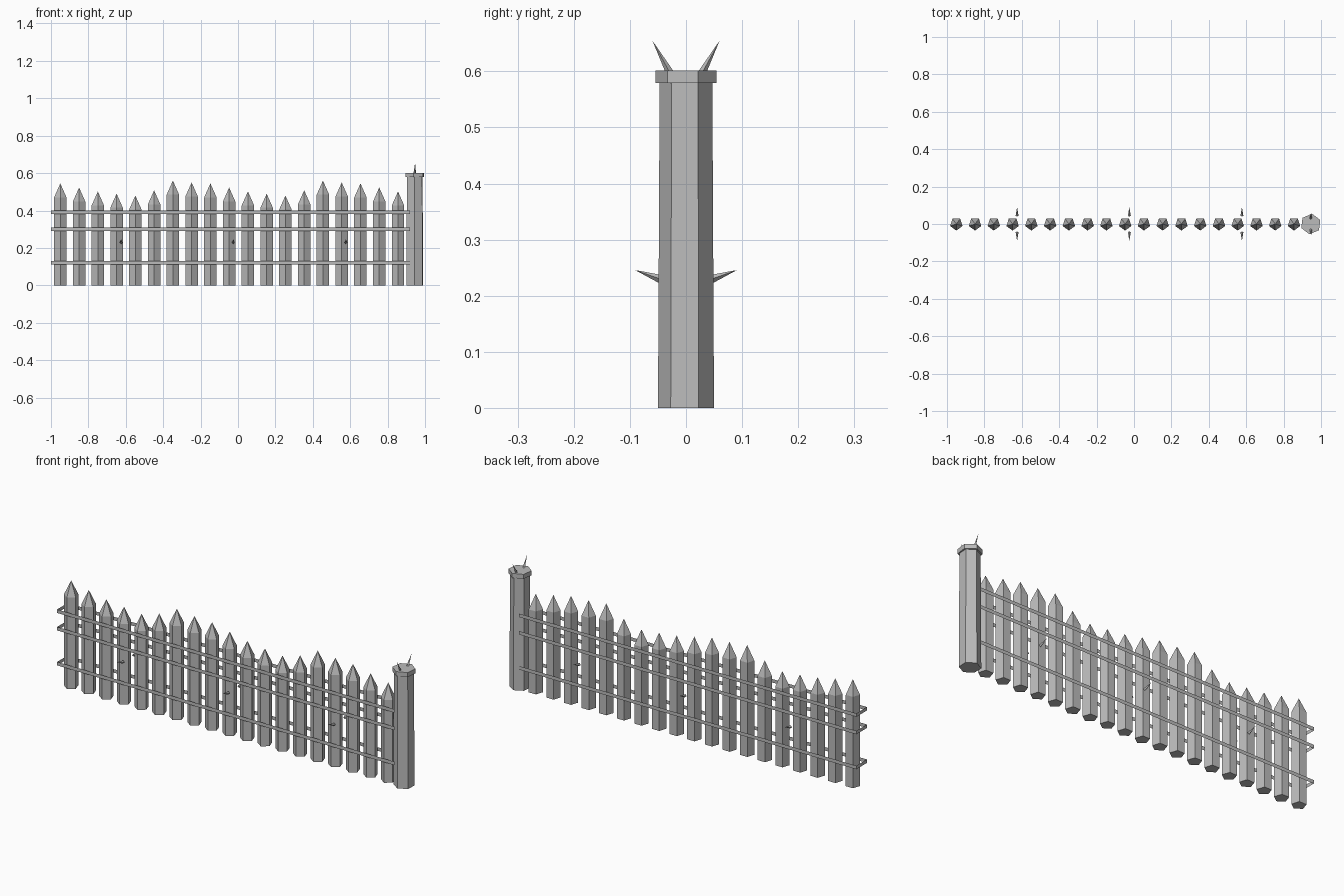
import bpy, bmesh
from math import sin, cos, radians, tau
from mathutils import Vector

cube = bpy.data.objects.get("Cube")
if cube:
    bpy.data.objects.remove(cube)

wood = bpy.data.materials.new("grey")
wood.use_nodes = True
GREY = (0.5, 0.5, 0.5, 1)
wood.diffuse_color = GREY
wood.node_tree.nodes["Principled BSDF"].inputs["Base Color"].default_value = GREY


def finish(name, bm, closed=True):
    if closed:
        bmesh.ops.recalc_face_normals(bm, faces=bm.faces)
    mesh = bpy.data.meshes.new(name)
    bm.to_mesh(mesh)
    bm.free()
    mesh.materials.append(wood)
    obj = bpy.data.objects.new(name, mesh)
    bpy.context.collection.objects.link(obj)
    return obj


def prism(name, x, sides, start, rings, tip=None):
    """Stack polygon rings given as (z, radius), closed by a cap or a point."""
    bm = bmesh.new()
    loops = []
    for z, r in rings:
        angles = [radians(start) + tau * i / sides for i in range(sides)]
        loops.append([bm.verts.new((x + r * cos(a), r * sin(a), z)) for a in angles])
    bm.faces.new(loops[0])
    pairs = [(i, (i + 1) % sides) for i in range(sides)]
    for low, high in zip(loops, loops[1:]):
        for i, j in pairs:
            bm.faces.new((low[i], low[j], high[j], high[i]))
    if tip is None:
        bm.faces.new(loops[-1])
    else:
        point = bm.verts.new((x, 0, tip))
        for i, j in pairs:
            bm.faces.new((loops[-1][i], loops[-1][j], point))
    return finish(name, bm)


def spike(name, base, tip, radius):
    """Thin four-sided thorn from base to tip."""
    base, tip = Vector(base), Vector(tip)
    axis = tip - base
    bm = bmesh.new()
    bmesh.ops.create_cone(bm, cap_ends=True, segments=4, radius1=radius,
                          radius2=0, depth=axis.length)
    turn = Vector((0, 0, 1)).rotation_difference(axis)
    for v in bm.verts:
        v.co = turn @ v.co + (base + tip) / 2
    return finish(name, bm)


# Pointed pickets, with a repeating height pattern
heights = [0.545, 0.523, 0.502, 0.49, 0.48, 0.508, 0.56, 0.55]
for n in range(19):
    top = heights[n % len(heights)]
    prism(f"picket_{n + 1}", -0.95 + n * 0.1003, 5, -90,
          [(0, 0.035), (top - 0.075, 0.035)], tip=top)

# Thin bands wrapping both sides and the free end
for name, z in (("lower_band", 0.12), ("middle_band", 0.30), ("upper_band", 0.39)):
    bm = bmesh.new()
    path = [(0.92, 0.043), (-1, 0.043), (-1, -0.043), (0.92, -0.043)]
    rows = [[bm.verts.new((x, y, z + h)) for x, y in path] for h in (-0.009, 0.009)]
    for i in range(3):
        bm.faces.new((rows[0][i], rows[0][i + 1], rows[1][i + 1], rows[1][i]))
    finish(name, bm, closed=False)

# End post and its cap
prism("end_post", 0.945, 6, 27, [(0, 0.05), (0.585, 0.047)])
prism("post_cap", 0.945, 6, 23, [(0.579, 0.055), (0.602, 0.055)])

# Thorns on the cap and along both sides of the fence
for side, label in ((-1, "front"), (1, "back")):
    spike(f"cap_spike_{label}", (0.945, side * 0.029, 0.598),
          (0.947, side * 0.06, 0.655), 0.007)
    for n, x in enumerate((-0.625, -0.025, 0.577)):
        spike(f"{label}_spike_{n + 1}", (x, side * 0.043, 0.229),
              (x, side * 0.091, 0.246), 0.008)
